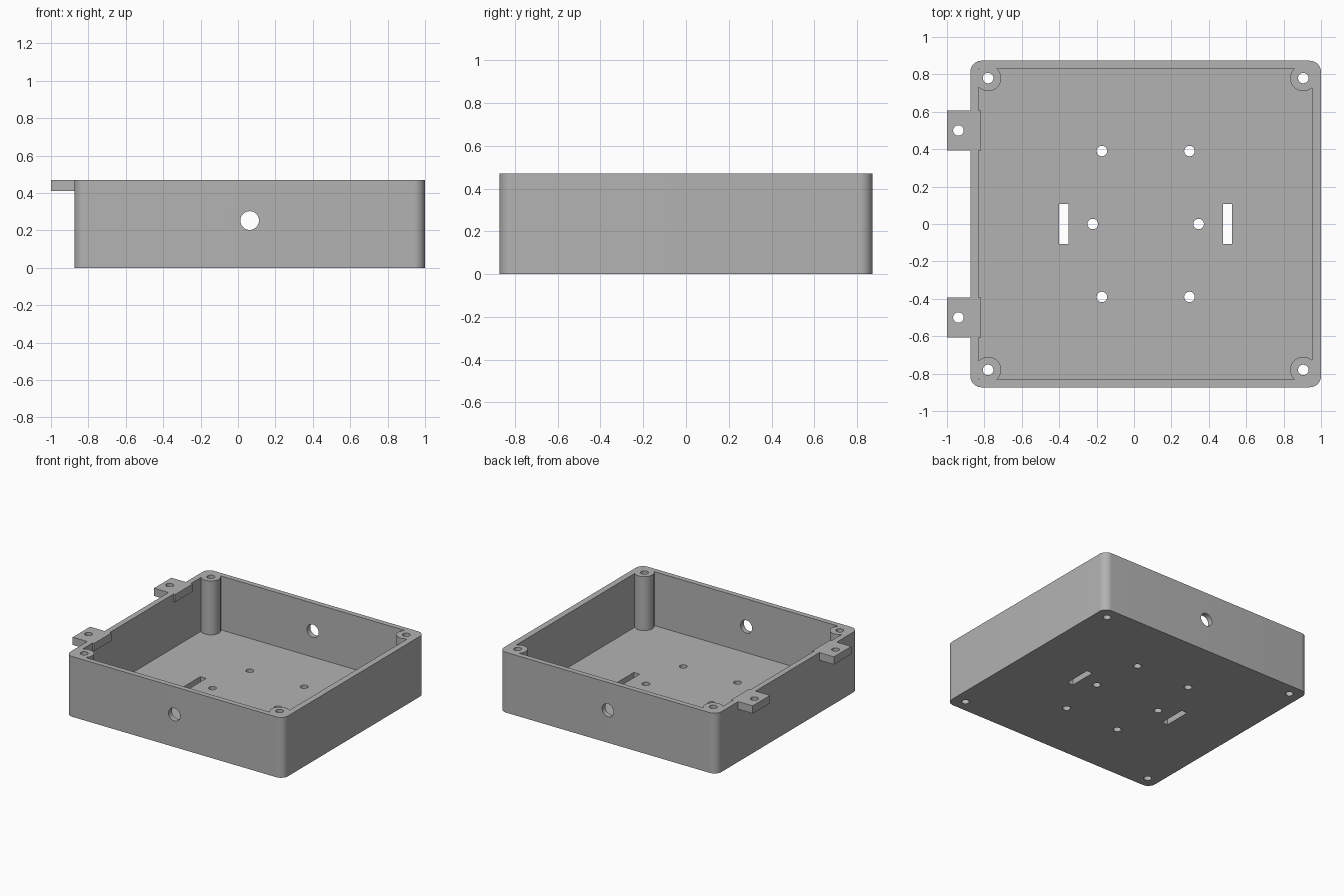
import bpy, bmesh, math

old = bpy.data.objects.get("Cube")
if old:
    bpy.data.objects.remove(old, do_unlink=True)

HEIGHT, FLOOR = 0.47, 0.05
MID = 0.0625            # x centre of the box
HALF_X, HALF_Y = 0.9375, 0.873
HOLE = 0.028

grey = bpy.data.materials.new("plain grey")
grey.use_nodes = True
grey.diffuse_color = (0.45, 0.45, 0.45, 1)
grey.node_tree.nodes["Principled BSDF"].inputs["Base Color"].default_value = grey.diffuse_color


def prism(name, outline, z0, z1):
    """Extrude a counter-clockwise outline from z0 to z1."""
    bm = bmesh.new()
    face = bm.faces.new([bm.verts.new((x, y, z0)) for x, y in outline])
    top = bmesh.ops.extrude_face_region(bm, geom=[face])["geom"]
    moved = [v for v in top if isinstance(v, bmesh.types.BMVert)]
    bmesh.ops.translate(bm, verts=moved, vec=(0, 0, z1 - z0))
    bmesh.ops.recalc_face_normals(bm, faces=bm.faces)
    mesh = bpy.data.meshes.new(name)
    bm.to_mesh(mesh)
    bm.free()
    mesh.materials.append(grey)
    ob = bpy.data.objects.new(name, mesh)
    bpy.context.collection.objects.link(ob)
    return ob


def block(name, x0, x1, y0, y1, z0, z1):
    return prism(name, [(x0, y0), (x1, y0), (x1, y1), (x0, y1)], z0, z1)


def arc(cx, cy, r, start, sweep, n):
    return [(cx + r * math.cos(start + sweep * i / n),
             cy + r * math.sin(start + sweep * i / n)) for i in range(n + 1)]


def cylinder(name, x, y, r, z0, z1):
    return prism(name, arc(x, y, r, 0, math.tau, 40)[:-1], z0, z1)


def combine(target, tool, operation):
    """Apply a boolean and remove the helper."""
    tool.hide_render = True
    mod = target.modifiers.new("boolean", 'BOOLEAN')
    mod.operation, mod.solver, mod.object = operation, 'EXACT', tool
    bpy.context.view_layer.objects.active = target
    bpy.ops.object.modifier_apply(modifier=mod.name)
    bpy.data.objects.remove(tool, do_unlink=True)


# Outer tray with rounded vertical corners
R = 0.06
outline = []
for i, (sx, sy) in enumerate([(1, 1), (-1, 1), (-1, -1), (1, -1)]):
    outline += arc(MID + sx * (HALF_X - R), sy * (HALF_Y - R), R,
                   i * math.pi / 2, math.pi / 2, 10)
tray = prism("enclosure_tray", outline, 0, HEIGHT)

# Cavity that leaves a round screw post in each corner
posts = [(MID + sx * 0.8425, sy * 0.78) for sx in (-1, 1) for sy in (-1, 1)]
cavity = block("cavity", -0.831, 0.952, -0.832, 0.832, FLOOR, 0.7)
for x, y in posts:
    combine(cavity, cylinder("post", x, y, 0.07, 0, 0.9), 'DIFFERENCE')
combine(tray, cavity, 'DIFFERENCE')

# Mounting tabs on the right wall
for y in (-0.5, 0.5):
    combine(tray, block("tab", -1, -0.817, y - 0.107, y + 0.107, 0.41, HEIGHT), 'UNION')

# Vertical screw holes in posts, tabs and floor
holes = posts + [(-0.939, -0.5), (-0.939, 0.5)]
for s in (-1, 1):
    holes += [(MID + s * 0.283, 0), (MID + s * 0.234, 0.39), (MID + s * 0.234, -0.39)]
for x, y in holes:
    combine(tray, cylinder("hole", x, y, HOLE, -0.1, 0.6), 'DIFFERENCE')

# Strap slots in the floor
for s in (-1, 1):
    x = MID + s * 0.4375
    combine(tray, block("slot", x - 0.025, x + 0.025, -0.108, 0.108, -0.1, 0.2), 'DIFFERENCE')

# Cable hole through the front and back walls
bore = cylinder("bore", 0, 0, 0.05, -1, 1)
bore.rotation_euler.x = math.pi / 2
bore.location = (MID, 0, 0.253)
bpy.context.view_layer.update()
combine(tray, bore, 'DIFFERENCE')

# Smooth round surfaces, keep edges sharp
bpy.ops.object.select_all(action='DESELECT')
tray.select_set(True)
bpy.context.view_layer.objects.active = tray
bpy.ops.object.shade_smooth_by_angle(angle=math.radians(30))
